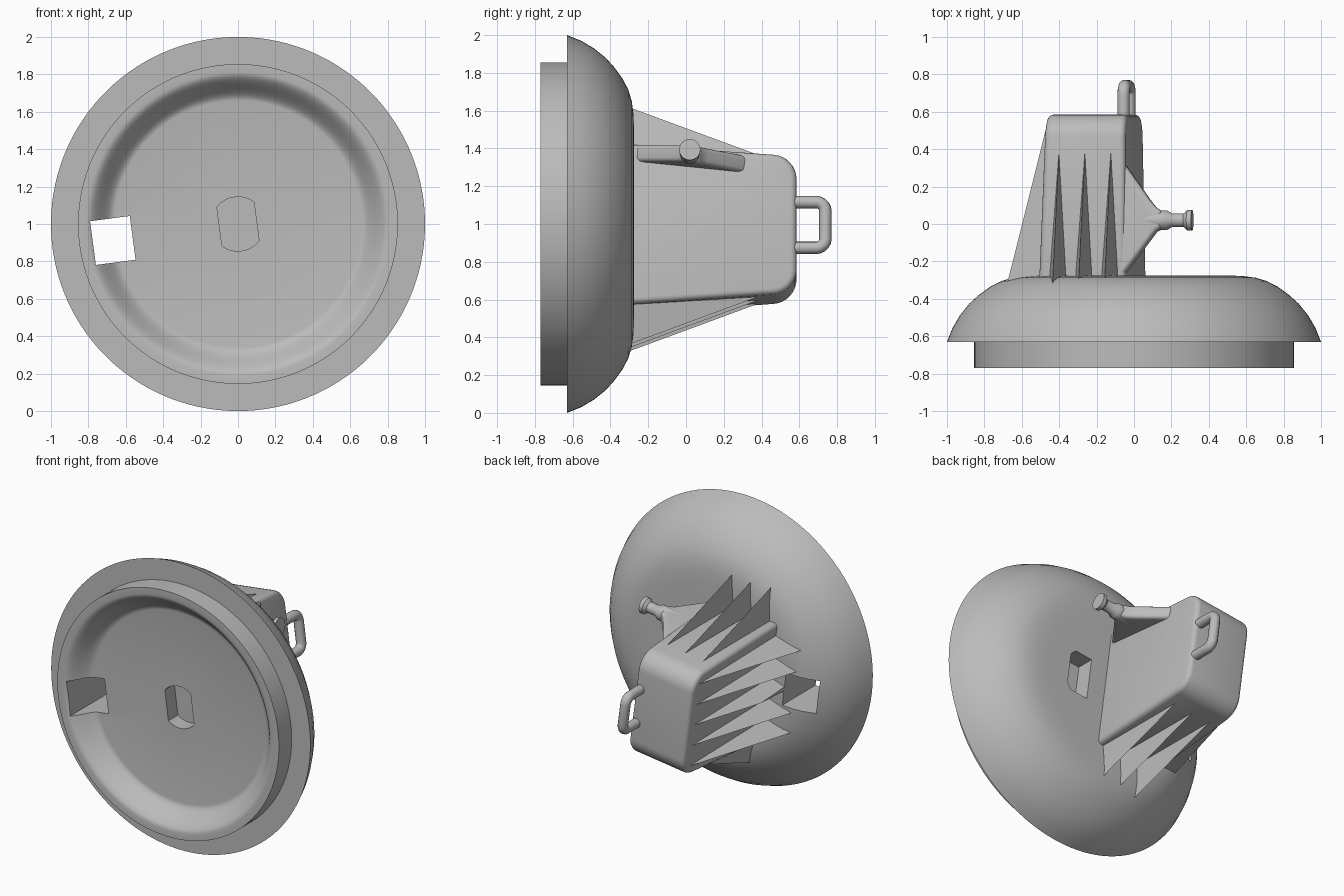
import bpy, bmesh, math
from mathutils import Matrix, Vector

if "Cube" in bpy.data.objects:
    bpy.data.objects.remove(bpy.data.objects["Cube"])

grey = bpy.data.materials.new("plain_grey")
grey.use_nodes = True
grey.diffuse_color = (0.5, 0.5, 0.5, 1)
grey.node_tree.nodes["Principled BSDF"].inputs["Base Color"].default_value = (0.5, 0.5, 0.5, 1)

# Everything sits on the disc axis, rolled slightly about it
ROLL = Matrix.Translation((0, 0, 1)) @ Matrix.Rotation(math.radians(-7.5), 4, 'Y')
parts = []


def add(name, bm, cutter=False):
    bmesh.ops.recalc_face_normals(bm, faces=bm.faces)
    me = bpy.data.meshes.new(name)
    bm.to_mesh(me)
    bm.free()
    me.materials.append(grey)
    ob = bpy.data.objects.new(name, me)
    bpy.context.scene.collection.objects.link(ob)
    ob.matrix_world = ROLL
    if cutter:
        ob.hide_render = True
    else:
        parts.append(ob)
    return ob


def bake(ob):
    bpy.context.view_layer.update()
    dg = bpy.context.evaluated_depsgraph_get()
    me = bpy.data.meshes.new_from_object(ob.evaluated_get(dg))
    ob.modifiers.clear()
    ob.data = me


def cut(ob, cutters):
    for c in cutters:
        m = ob.modifiers.new("cut", 'BOOLEAN')
        m.operation = 'DIFFERENCE'
        m.solver = 'EXACT'
        m.object = c
    bake(ob)


def lathe(name, profile, steps, place=Matrix()):
    """Spin (radius, height) pairs about z, then move with place."""
    bm = bmesh.new()
    vs = [bm.verts.new((r, 0, h)) for r, h in profile]
    es = [bm.edges.new(p) for p in zip(vs, vs[1:])]
    bmesh.ops.spin(bm, geom=vs + es, cent=(0, 0, 0), axis=(0, 0, 1),
                   angle=math.tau, steps=steps, use_merge=True)
    bmesh.ops.remove_doubles(bm, verts=bm.verts, dist=1e-5)
    bm.transform(place)
    return add(name, bm)


def prism(name, outline, depth, place=Matrix(), cutter=False):
    """Extrude an xy outline along z by depth, then move with place."""
    bm = bmesh.new()
    f = bm.faces.new([bm.verts.new((x, y, 0)) for x, y in outline])
    r = bmesh.ops.extrude_face_region(bm, geom=[f])
    bmesh.ops.translate(bm, vec=(0, 0, depth),
                        verts=[v for v in r["geom"] if isinstance(v, bmesh.types.BMVert)])
    bm.transform(place)
    return add(name, bm, cutter)


# Domed disc with a front lip and a dished front
to_y = Matrix.Rotation(math.radians(-90), 4, 'X')      # local z becomes y
dish = []
for i in range(13):
    t = i / 12
    dish.append((0.66 + 0.15 * t, -0.645 - 0.125 * (3 * t * t - 2 * t ** 3)))
dome = [(1, -0.63), (0.97, -0.555), (0.93, -0.487), (0.88, -0.425), (0.83, -0.38),
        (0.77, -0.336), (0.71, -0.305), (0.65, -0.287), (0.58, -0.278), (0.5, -0.275)]
disc = lathe("disc", [(0, -0.645)] + dish + [(0.855, -0.77), (0.855, -0.63)] + dome
             + [(0, -0.275)], 128, to_y)


def facing_y(x, y, z):
    """Outline x,y becomes x,z; depth runs toward +y from y."""
    return Matrix.Translation((x, y, z)) @ Matrix(((1, 0, 0, 0), (0, 0, 1, 0),
                                                   (0, 1, 0, 0), (0, 0, 0, 1)))


def rect(a, b):
    return [(-a, -b), (a, -b), (a, b), (-a, b)]


# Openings: square tunnel, centre pocket, rear slot and rear round hole
tunnel = prism("tunnel_cutter", rect(0.107, 0.118), 1.6, facing_y(-0.675, -1, 0), True)
flat = math.acos(0.1 / 0.145)
arc = [flat + (math.pi - 2 * flat) * i / 10 for i in range(11)]
arc += [a + math.pi for a in arc]
pocket = prism("pocket_cutter", [(0.145 * math.cos(a), 0.145 * math.sin(a)) for a in arc],
               0.3, facing_y(0, -0.84, 0), True)
slot = prism("slot_cutter", [(-0.08, -0.15), (0.05, -0.15), (0.085, -0.11), (0.085, 0.11),
                             (0.05, 0.15), (-0.08, 0.15)], 0.3, facing_y(0.22, -0.4, 0), True)
ring = [math.tau * i / 24 for i in range(24)]
hole = prism("hole_cutter", [(0.05 * math.cos(a), 0.05 * math.sin(a)) for a in ring],
             0.4, facing_y(0.42, -0.42, 0.39), True)
cut(disc, [tunnel, pocket, slot, hole])

# Tapered housing on the back
bm = bmesh.new()
bmesh.ops.create_cube(bm, size=1)
for v in bm.verts:
    end = v.co.y > 0
    half_z = 0.365 if end else 0.43
    left = -0.43 if end else -0.46
    v.co = (left if v.co.x < 0 else (0.0 if end else 0.01),
            0.585 if end else -0.35, math.copysign(half_z, v.co.z))
ends = [e for e in bm.edges if all(v.co.y > 0 for v in e.verts)
        and abs(e.verts[0].co.z - e.verts[1].co.z) < 0.01]
bmesh.ops.bevel(bm, geom=ends, offset=0.12, segments=8, profile=0.5, affect='EDGES')
housing = add("housing", bm)
m = housing.modifiers.new("round", 'BEVEL')
m.width = 0.03
m.segments = 4
m.limit_method = 'ANGLE'
m.angle_limit = math.radians(50)
bake(housing)


# Wedge ribs, thin at the housing end and deep at the disc
def rib(name, offset, start, tip, root, turn, centre):
    bm = bmesh.new()
    pts = [(offset, start, tip), (offset, -0.36, 0.655),
           (offset - 0.062, -0.36, root), (offset + 0.062, -0.36, root)]
    vs = [bm.verts.new(p) for p in pts]
    for skip in vs:
        bm.faces.new([v for v in vs if v is not skip])
    bm.transform(Matrix.Translation((centre, 0, 0))
                 @ Matrix.Rotation(math.radians(turn), 4, 'Y'))
    return add(name, bm)


for i, off in enumerate((-0.14, 0, 0.14)):
    rib("top_rib_%d" % (i + 1), off, 0.42, 0.365, 0.37, 0, -0.215)
    rib("bottom_rib_%d" % (i + 1), off, 0.42, 0.365, 0.37, 180, -0.215)
for i in range(5):
    side = rib("side_rib_%d" % (i + 1), 0.15 * (i - 2), 0.53, 0.43, 0.40, -90, 0)
    if i == 2:
        cut(side, [tunnel])

# Flat tapered gusset leading to a spout with a flanged end
lean = Matrix.Translation((0, 0.02, 0.35)) @ Matrix.Rotation(math.radians(-5.8), 4, 'X')
gusset = prism("spout_gusset", [(-0.04, 0.34), (0, 0.295), (0.14, 0.10), (0.17, 0.065),
                                (0.2, 0.05), (0.2, -0.045), (0.17, -0.06), (0, -0.29),
                                (-0.04, -0.33)], 0.09,
               lean @ Matrix.Translation((0, 0, -0.045)))
m = gusset.modifiers.new("round", 'BEVEL')
m.width = 0.03
m.segments = 4
m.limit_method = 'ANGLE'
m.angle_limit = math.radians(60)
bake(gusset)
lathe("spout", [(0, 0.1), (0.045, 0.1), (0.052, 0.19), (0.052, 0.225), (0.037, 0.25),
                (0.037, 0.315), (0.056, 0.335), (0.056, 0.36), (0, 0.36)], 32,
      Matrix.Translation((0, 0.02, 0.35)) @ Matrix.Rotation(math.radians(90), 4, 'Y'))

# Loop handle on the housing end
cu = bpy.data.curves.new("loop_path", 'CURVE')
cu.dimensions = '3D'
cu.bevel_depth = 0.033
cu.bevel_resolution = 4
half = [(0.56, 0.122), (0.69, 0.122)]
half += [(0.69 + 0.048 * math.sin(a), 0.074 + 0.048 * math.cos(a))
         for a in (math.pi / 2 * k / 5 for k in range(1, 6))]
path = half + [(y, -z) for y, z in reversed(half)]
sp = cu.splines.new('POLY')
sp.points.add(len(path) - 1)
for p, (y, z) in zip(sp.points, path):
    p.co = (-0.04, y, z, 1)
tmp = bpy.data.objects.new("loop_path", cu)
bpy.context.scene.collection.objects.link(tmp)
bpy.context.view_layer.update()
loop_mesh = bpy.data.meshes.new_from_object(
    tmp.evaluated_get(bpy.context.evaluated_depsgraph_get()))
bpy.data.objects.remove(tmp)
bm = bmesh.new()
bm.from_mesh(loop_mesh)
add("loop_handle", bm)

# Remove the cutters and shade with sharp edges kept
for c in (tunnel, pocket, slot, hole):
    bpy.data.objects.remove(c)
bpy.ops.object.select_all(action='DESELECT')
for ob in parts:
    ob.select_set(True)
bpy.context.view_layer.objects.active = disc
bpy.ops.object.shade_smooth_by_angle(angle=math.radians(32))
